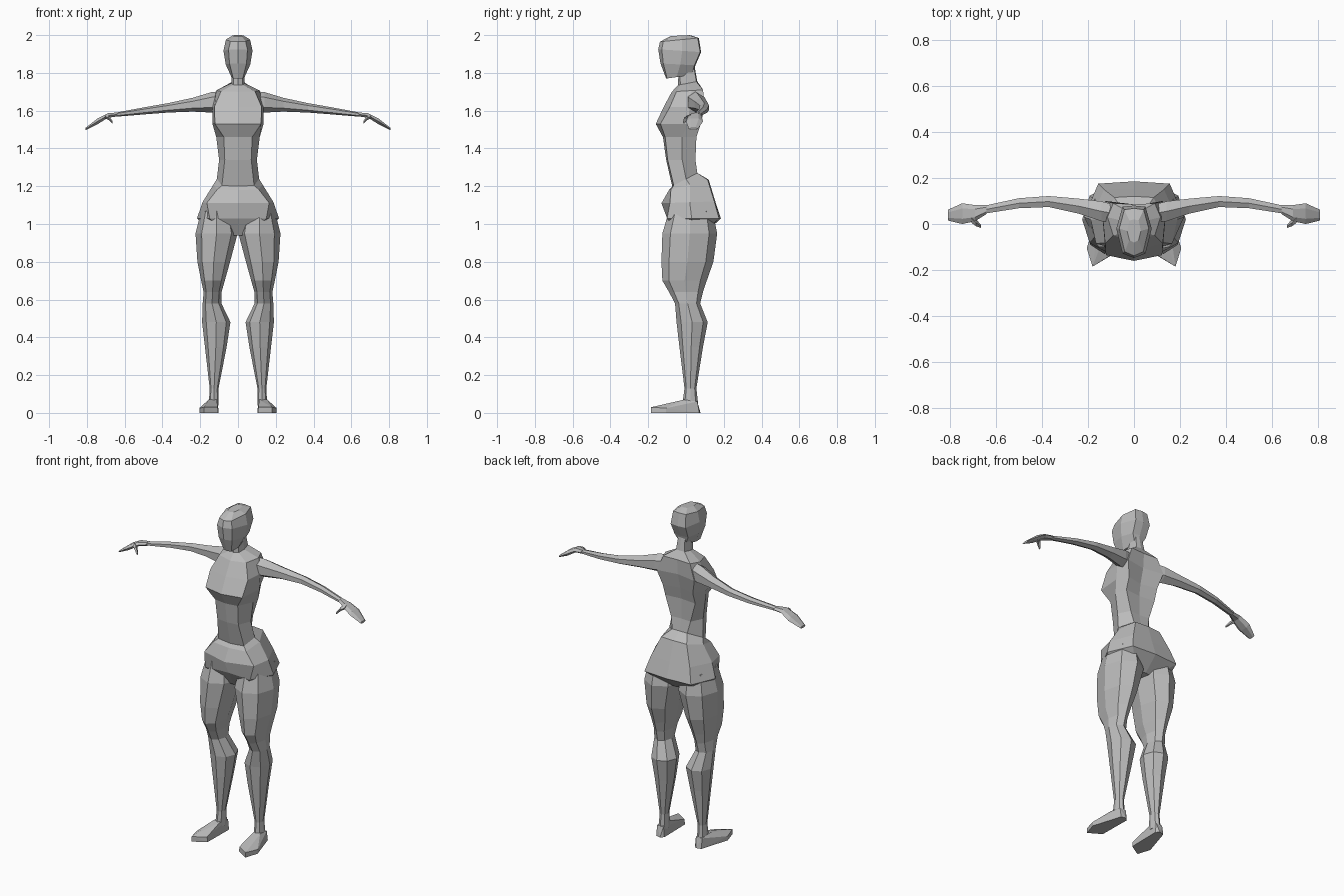
import bpy, bmesh, math

grey = bpy.data.materials.new("plain grey")
grey.diffuse_color = (0.5, 0.5, 0.5, 1)


def finish(name, bm, mirror=False):
    bmesh.ops.recalc_face_normals(bm, faces=bm.faces)
    me = bpy.data.meshes.new(name)
    bm.to_mesh(me)
    bm.free()
    me.materials.append(grey)
    ob = bpy.data.objects.new(name, me)
    bpy.context.collection.objects.link(ob)
    if mirror:
        ob.modifiers.new("mirror", 'MIRROR').use_axis[0] = True
    return ob


def loft(name, rings, mirror=False):
    bm = bmesh.new()
    loops = [[bm.verts.new(p) for p in r] for r in rings]
    for a, b in zip(loops, loops[1:]):
        n = len(a)
        for i in range(n):
            j = (i + 1) % n
            bm.faces.new((a[i], a[j], b[j], b[i]))
    bm.faces.new(loops[0])
    bm.faces.new(loops[-1])
    return finish(name, bm, mirror)


def sym_ring(zf, zb, yf, xf, yfc, w, ys, xb, ybc, yb):
    """Eight-sided left-right symmetric section, tilted from zf (front) to zb (back)."""
    half = [(0, yf), (xf, yfc), (w, ys), (xb, ybc), (0, yb)]
    pts = half + [(-x, y) for x, y in half[3:0:-1]]
    return [(x, y, zf + (zb - zf) * (y - yf) / (yb - yf)) for x, y in pts]


def oval(a0, a1, b0, b1, n, turn=0.0):
    """n-sided section filling the box a0..a1, b0..b1."""
    ca, cb, ra, rb = (a0 + a1) / 2, (b0 + b1) / 2, (a1 - a0) / 2, (b1 - b0) / 2
    return [(ca + ra * math.cos(turn + math.tau * i / n),
             cb + rb * math.sin(turn + math.tau * i / n)) for i in range(n)]


# head
loft("head", [sym_ring(*r) for r in (
    (1.77, 1.79, -.105, .025, -.10, .035, -.05, .02, .03, .035),
    (1.85, 1.84, -.135, .045, -.12, .065, -.03, .045, .045, .05),
    (1.925, 1.91, -.147, .05, -.128, .077, -.02, .05, .075, .08),
    (1.965, 1.985, -.138, .04, -.12, .064, -.02, .042, .062, .068),
    (1.995, 2.0, -.08, .02, -.07, .03, -.03, .02, .015, .02))])

# neck, chest, waist and pelvis
loft("torso", [sym_ring(*r) for r in (
    (1.81, 1.83, -.04, .022, -.032, .032, .0, .022, .042, .046),
    (1.735, 1.755, -.042, .025, -.03, .035, .01, .028, .055, .06),
    (1.70, 1.71, -.075, .09, -.05, .115, .03, .09, .09, .085),
    (1.62, 1.62, -.118, .125, -.085, .135, .02, .125, .10, .078),
    (1.53, 1.53, -.16, .122, -.135, .135, .01, .10, .078, .055),
    (1.46, 1.46, -.122, .075, -.11, .115, -.02, .10, .055, .045),
    (1.34, 1.34, -.105, .07, -.097, .10, -.02, .065, .05, .045),
    (1.20, 1.27, -.073, .085, -.065, .112, .0, .05, .06, .06),
    (1.18, 1.235, -.09, .11, -.08, .13, .02, .085, .115, .12),
    (1.11, 1.12, -.13, .165, -.085, .188, .02, .13, .15, .155),
    (1.03, 1.03, -.09, .15, -.10, .217, .03, .155, .175, .185),
    (.94, .95, -.04, .06, -.04, .12, .03, .06, .09, .10))])

# legs: height, inner x, outer x, front y, back y
legs = ((1.07, .03, .195, -.09, .14), (.95, .002, .225, -.125, .165),
        (.80, .042, .215, -.13, .145), (.70, .07, .195, -.125, .11),
        (.64, .087, .182, -.09, .09), (.58, .088, .187, -.058, .075),
        (.48, .04, .19, -.05, .115), (.35, .06, .175, -.035, .09),
        (.13, .103, .15, -.008, .055), (.04, .102, .155, -.02, .065))
loft("leg", [[(x, y, z) for x, y in oval(a, b, c, d, 8)] for z, a, b, c, d in legs], True)

# feet
bm = bmesh.new()
for p in ((.102, .06, 0), (.12, .077, 0), (.15, .07, 0), (.205, -.105, 0), (.18, -.185, 0),
          (.105, -.14, 0), (.18, -.185, .03), (.205, -.105, .025), (.108, -.14, .03),
          (.112, -.01, .07), (.155, -.01, .07), (.108, .06, .06), (.15, .06, .06)):
    bm.verts.new(p)
bmesh.ops.convex_hull(bm, input=bm.verts)
bmesh.ops.dissolve_limit(bm, angle_limit=.03, verts=bm.verts, edges=bm.edges)
finish("foot", bm, True)

# arms and hands: x, front y, back y, bottom z, top z
arms = ((.07, .0, .085, 1.60, 1.705), (.14, .005, .105, 1.59, 1.698),
        (.24, .04, .115, 1.595, 1.668), (.37, .07, .125, 1.59, 1.64),
        (.50, .065, .115, 1.58, 1.617), (.645, .043, .083, 1.568, 1.59))
hands = ((.64, .043, .083, 1.568, 1.592), (.69, .012, .082, 1.56, 1.588),
         (.745, .0, .09, 1.525, 1.56), (.807, .015, .062, 1.496, 1.51))
thumb = ((.705, .005, .04, 1.56, 1.58), (.685, -.01, .02, 1.55, 1.575),
         (.664, -.017, -.003, 1.53, 1.545))
for name, rows, n, turn in (("arm", arms, 6, math.pi / 6), ("hand", hands, 6, 0),
                            ("thumb", thumb, 4, 0)):
    loft(name, [[(x, y, z) for y, z in oval(a, b, c, d, n, turn)]
                for x, a, b, c, d in rows], True)
